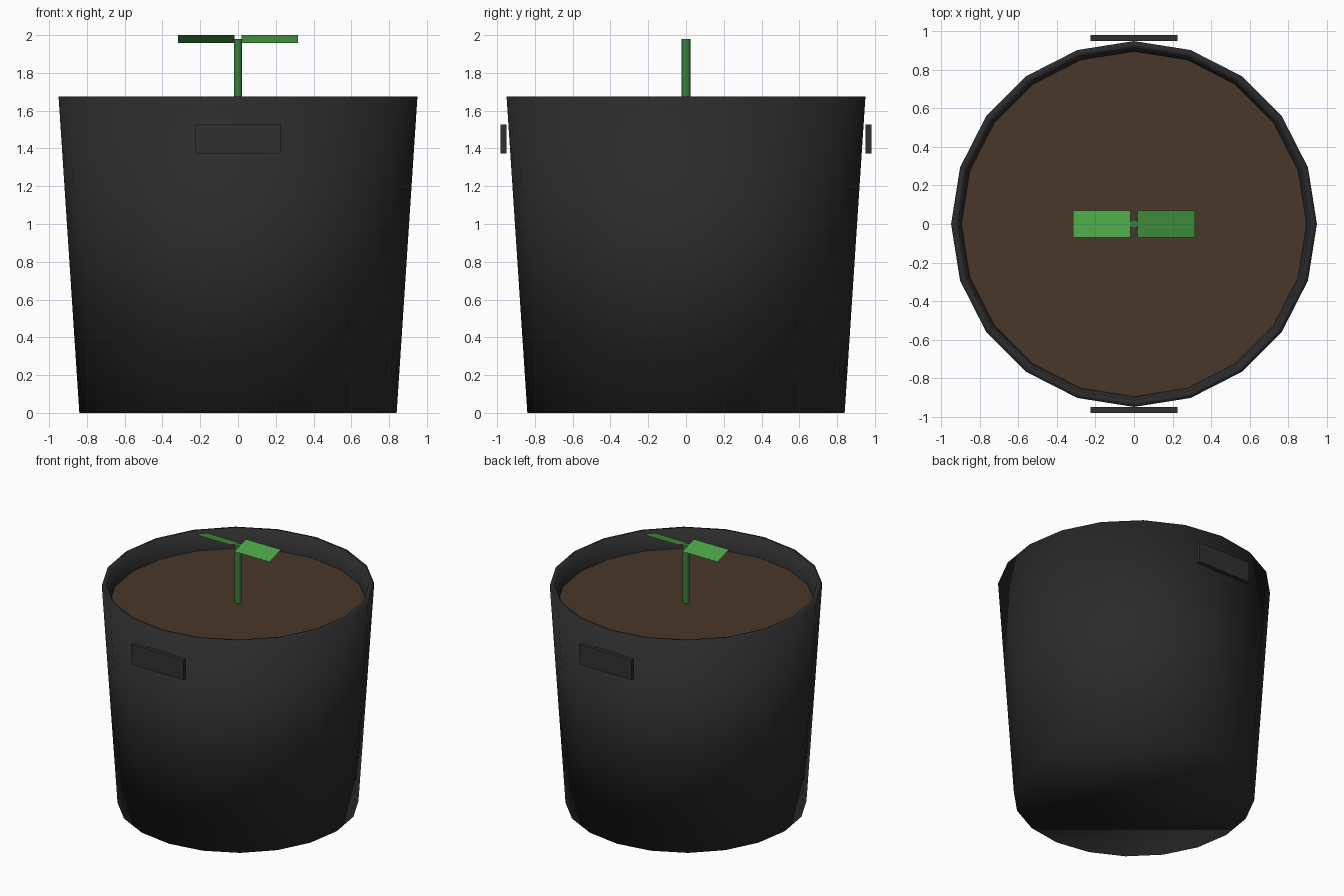
import bpy, bmesh
from math import cos, sin, pi, radians

if "Cube" in bpy.data.objects:
    bpy.data.objects.remove(bpy.data.objects["Cube"])


def material(name, rgb):
    m = bpy.data.materials.new(name)
    m.diffuse_color = (*rgb, 1)
    m.use_nodes = True
    m.node_tree.nodes["Principled BSDF"].inputs["Base Color"].default_value = m.diffuse_color
    return m


BLACK = material("black_plastic", (0.024, 0.024, 0.024))
DARK = material("dark_grey", (0.03, 0.03, 0.03))
BROWN = material("soil_brown", (0.068, 0.038, 0.023))
STEM = material("stem_green", (0.04, 0.22, 0.045))
LEAF = material("leaf_green", (0.068, 0.36, 0.06))


def finish(bm, name, mat, smooth=False):
    bmesh.ops.recalc_face_normals(bm, faces=bm.faces)
    for f in bm.faces:
        f.smooth = smooth
    me = bpy.data.meshes.new(name)
    bm.to_mesh(me)
    bm.free()
    me.materials.append(mat)
    ob = bpy.data.objects.new(name, me)
    bpy.context.collection.objects.link(ob)
    return ob


def lathe(name, profile, sides, mat, smooth, start=0.0, cap_last=False):
    """Revolve (radius, z) points; the first ring is always capped."""
    bm = bmesh.new()
    rings = [[bm.verts.new((r * cos(start + 2 * pi * i / sides),
                            r * sin(start + 2 * pi * i / sides), z))
              for i in range(sides)] for r, z in profile]
    for a, b in zip(rings, rings[1:]):
        for i in range(sides):
            j = (i + 1) % sides
            bm.faces.new((a[i], a[j], b[j], b[i]))
    bm.faces.new(rings[0][::-1])
    if cap_last:
        bm.faces.new(rings[-1])
    return finish(bm, name, mat, smooth)


# Tapered 20-sided pot with a thin rim and inner wall
lathe("pot", [(0.84, 0), (0.95, 1.675), (0.915, 1.675), (0.895, 1.52)], 20, BLACK, True)

# Soil surface, facing up
bm = bmesh.new()
bmesh.ops.create_circle(bm, cap_ends=True, segments=20, radius=0.896)
bmesh.ops.translate(bm, verts=bm.verts, vec=(0, 0, 1.535))
soil = finish(bm, "soil", BROWN)
if soil.data.polygons[0].normal.z < 0:
    soil.data.flip_normals()

# Stem
lathe("stem", [(0.024, 1.53), (0.024, 1.98)], 6, STEM, True, pi / 2, True)
bpy.context.view_layer.objects.active = bpy.data.objects["stem"]
bpy.data.objects["stem"].select_set(True)
bpy.ops.object.shade_smooth_by_angle(angle=radians(65))

# Two flat leaves, tilted opposite ways about the x axis
for side, label in ((-1, "left"), (1, "right")):
    bm = bmesh.new()
    x0, x1 = sorted((side * 0.018, side * 0.318))
    dz = 0.021 * side
    bm.faces.new([bm.verts.new(p) for p in (
        (x0, -0.07, 1.979 - dz), (x1, -0.07, 1.979 - dz),
        (x1, 0.07, 1.979 + dz), (x0, 0.07, 1.979 + dz))])
    leaf = finish(bm, label + "_leaf", LEAF)
    if leaf.data.polygons[0].normal.z < 0:
        leaf.data.flip_normals()

# Grip plates on the front and back
for side, label in ((-1, "front"), (1, "back")):
    bm = bmesh.new()
    bmesh.ops.create_cube(bm, size=1)
    bmesh.ops.scale(bm, verts=bm.verts, vec=(0.45, 0.03, 0.155))
    bmesh.ops.translate(bm, verts=bm.verts, vec=(0, side * 0.966, 1.45))
    finish(bm, label + "_grip", DARK)
